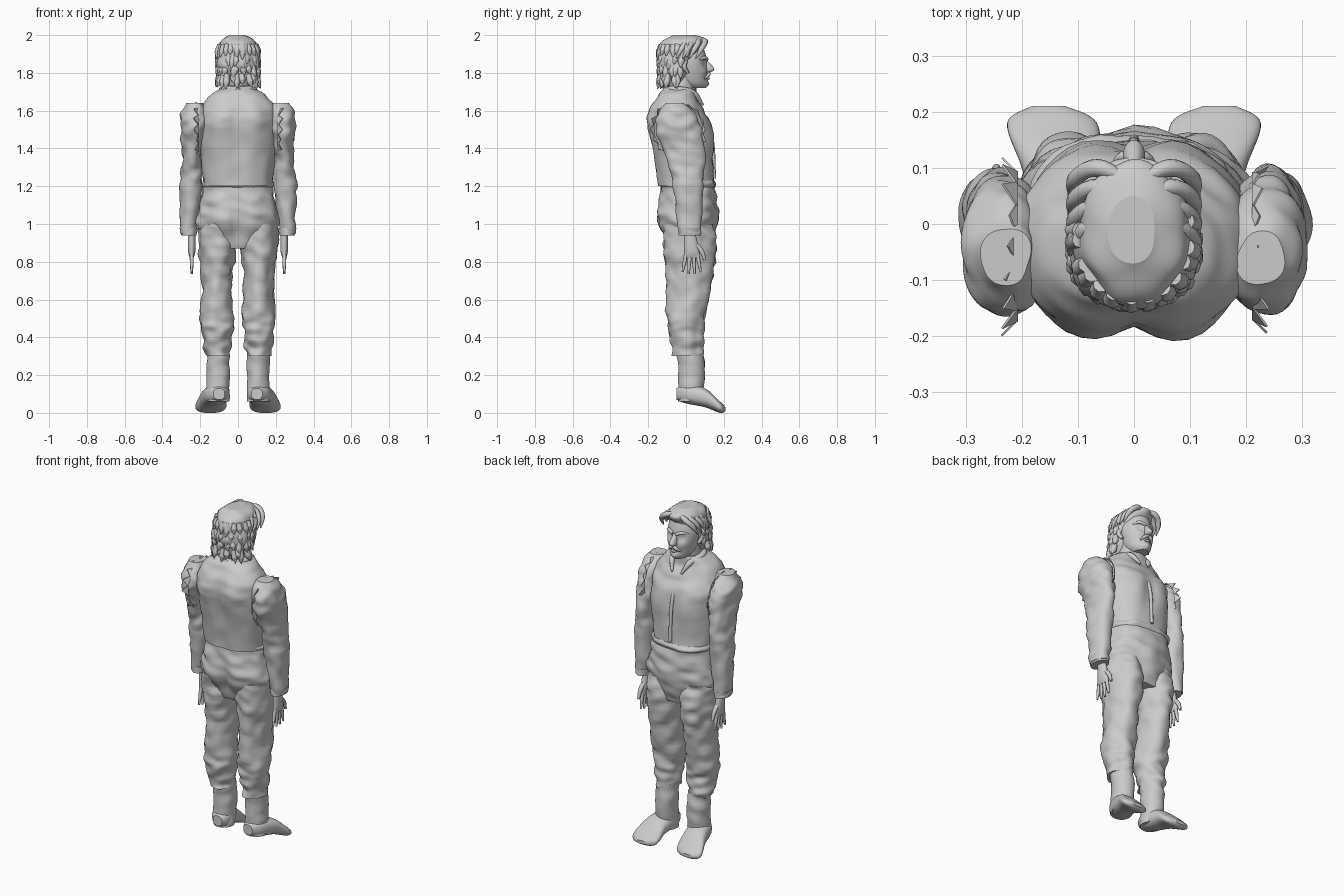
import bpy, bmesh, math, random
from mathutils import Vector, noise

default_cube = bpy.data.objects.get("Cube")
if default_cube:
    bpy.data.objects.remove(default_cube, do_unlink=True)
random.seed(4)

clay = bpy.data.materials.new("pale_grey")
clay.use_nodes = True
clay.diffuse_color = (0.6, 0.6, 0.6, 1)
clay.node_tree.nodes["Principled BSDF"].inputs["Base Color"].default_value = clay.diffuse_color


def add_object(name, data):
    data.materials.append(clay)
    part = bpy.data.objects.new(name, data)
    bpy.context.collection.objects.link(part)
    return part


def add_mesh(name, bm):
    mesh = bpy.data.meshes.new(name)
    bm.to_mesh(mesh)
    bm.free()
    return add_object(name, mesh)


def blend(before, start, end, after, t):
    """Smooth curve through four neighbouring values."""
    bend = (end - before) / 2
    leave = (after - start) / 2
    gap = start - end
    return start + t * (bend + t * (-3 * gap - 2 * bend - leave + t * (2 * gap + bend + leave)))


def power(value, shape):
    return math.copysign(abs(value) ** (2 / shape), value)


def bump(x, height, push, facing=1, wide=.06, tall=.1):
    """A soft swelling on the front (facing 1) or back (facing -1), mirrored in x."""
    def shift(px, ph, sine):
        weight = math.exp(-((abs(px) - x) / wide) ** 2 - ((ph - height) / tall) ** 2)
        return push * weight * max(0, sine * facing)
    return shift


def loft(name, rings, x=0, lean=0, side=1, shape=2, folds=0, bumps=(), lying=False):
    """Skin rings of (height, centre, half width, half depth); lying swaps height and depth."""
    rows = []
    last = len(rings) - 1
    steps = 8
    for i in range(last):
        group = rings[max(i - 1, 0)], rings[i], rings[i + 1], rings[min(i + 2, last)]
        for k in range(steps):
            rows.append([blend(*values, k / steps) for values in zip(*group)])
    rows.append(rings[last])
    bm = bmesh.new()
    loops = []
    segments = 48
    for height, centre, width, depth in rows:
        loop = []
        for k in range(segments):
            angle = math.tau * k / segments
            cosine, sine = math.cos(angle), math.sin(angle)
            px = x + lean * height + width * power(cosine, shape)
            py = centre + depth * power(sine, shape)
            wave = folds * noise.noise(Vector((px * 14, py * 14, height * 22 + side * 5)))
            px += cosine * wave
            py += sine * wave + sum(shift(px, height, sine) for shift in bumps)
            place = (side * px, height, py) if lying else (side * px, py, height)
            loop.append(bm.verts.new(place))
        loops.append(loop)
    for lower, upper in zip(loops, loops[1:]):
        for k in range(segments):
            bm.faces.new((lower[k - 1], lower[k], upper[k], upper[k - 1]))
    bm.faces.new(loops[0])
    bm.faces.new(loops[-1])
    bmesh.ops.recalc_face_normals(bm, faces=bm.faces)
    for face in bm.faces:
        face.smooth = len(face.verts) == 4
    return add_mesh(name, bm)


def strand(name, paths, thickness, taper):
    """Tapered tubes through short paths, with one taper value per point."""
    curve = bpy.data.curves.new(name, "CURVE")
    curve.dimensions = "3D"
    curve.bevel_depth = thickness
    curve.bevel_resolution = 2
    curve.use_fill_caps = True
    curve.resolution_u = 5
    for path in paths:
        spline = curve.splines.new("BEZIER")
        spline.bezier_points.add(len(path) - 1)
        for point, place, radius in zip(spline.bezier_points, path, taper):
            point.co, point.radius = place, radius
            point.handle_left_type = point.handle_right_type = "AUTO"
    return add_object(name, curve)


# Waistcoat with chest, shoulder blades and spine groove
loft("waistcoat",
     [(1.2, 0, .18, .15), (1.5, -.03, .21, .16), (1.6, -.05, .2, .14),
      (1.68, -.05, .15, .1), (1.72, -.03, .08, .08)],
     shape=2.4, folds=.01,
     bumps=[bump(.09, 1.46, .02), bump(.1, 1.53, -.02, facing=-1),
            bump(0, 1.45, .02, facing=-1, wide=.03, tall=.2),
            bump(0, 1.47, -.01, wide=.02)])
loft("neck", [(1.64, -.04, .08, .08), (1.78, -.01, .07, .07)])

# Trouser seat with buttocks, cleft and fly, under a gathered waistband
loft("trouser_seat",
     [(1.22, .01, .18, .14), (1.1, .01, .2, .15), (1, .01, .22, .14), (.87, .02, .14, .1)],
     shape=2.3, folds=.014,
     bumps=[bump(.09, 1.02, -.02, facing=-1), bump(0, 1, .02, facing=-1, wide=.02),
            bump(0, 1, .02)])
loft("waistband", [(1.19, .01, .18, .14), (1.21, .01, .19, .15), (1.23, .01, .18, .14)],
     shape=2.3, folds=.014)

# Waistcoat front edge
strand("front_placket", [[(0, .15, 1.24), (0, .13, 1.48), (0, .08, 1.6)]], .01, (1, 1, .6))

for name, side in (("left", 1), ("right", -1)):
    # Trouser leg bagging over the boot
    loft(f"{name}_trouser_leg",
         [(1, .01, .1, .13), (.88, .02, .1, .14), (.7, .02, .08, .12), (.5, 0, .09, .1),
          (.42, 0, .08, .09), (.34, .01, .07, .08), (.3, .01, .06, .08)],
         x=.11, side=side, folds=.016)

    # Boot shaft and toe-down foot
    loft(f"{name}_boot_shaft", [(.33, .02, .06, .07), (.2, .03, .06, .07), (.06, .02, .06, .06)],
         x=.105, side=side, folds=.008)
    loft(f"{name}_boot_foot",
         [(-.05, .1, .03, .03), (0, .1, .06, .05), (.1, .08, .07, .05),
          (.18, .03, .08, .03), (.21, .02, .03, .01)],
         x=.11, lean=.2, side=side, shape=2.4, lying=True)

    # Sleeve and cuff
    loft(f"{name}_sleeve",
         [(1.64, -.06, .04, .05), (1.58, -.05, .07, .1), (1.5, -.04, .07, .12),
          (1.35, 0, .05, .1), (1.2, .01, .06, .08), (.95, .02, .04, .06)],
         x=.31, lean=-.05, side=side, shape=2.2, folds=.014)
    loft(f"{name}_cuff", [(.98, .02, .05, .06), (.94, .02, .04, .06)], x=.26, side=side)

    # Ragged cloth scraps around the armhole
    bm = bmesh.new()
    scraps = 16
    for i in range(scraps):
        angle = math.tau * i / scraps
        outward = Vector((side, math.cos(angle), math.sin(angle)))
        along = Vector((0, -math.sin(angle), math.cos(angle))) * .03
        root = Vector((.08 * side, -.04, 1.5)) + outward * .13
        tip = root + outward * random.uniform(.01, .03)
        bm.faces.new([bm.verts.new(corner) for corner in (root - along, root + along, tip)])
    torn = add_mesh(f"{name}_torn_armhole", bm)
    torn.modifiers.new("thickness", "SOLIDIFY").thickness = .004

    # Hand: palm, four spread fingers and a thumb
    loft(f"{name}_palm", [(.95, .02, .02, .03), (.86, .03, .02, .04), (.82, .03, .01, .04)],
         x=.245, side=side)
    wrist = Vector((.245 * side, .03, .84))
    fingers = []
    for i in range(4):
        spread = i - 1.5
        root = wrist + Vector((0, spread * .02, 0))
        reach = Vector((0, spread * .012, abs(spread) * .01 - .11))
        fingers.append([root, root + reach / 2, root + reach])
    strand(f"{name}_fingers", fingers, .011, (1, .9, .5))
    thumb = [wrist + Vector((0, forward, rise))
             for forward, rise in ((.01, .06), (.05, .02), (.07, -.03))]
    strand(f"{name}_thumb", [thumb], .013, (1, 1, .6))

    # Collar half
    strand(f"{name}_collar",
           [[(0, -.11, 1.71), (.08 * side, -.05, 1.71), (.06 * side, .04, 1.69),
             (.03 * side, .09, 1.63)]], .02, (.8, 1, .9, .3))

    # Ear, eyebrow and moustache half
    strand(f"{name}_ear", [[(.09 * side, 0, 1.86), (.1 * side, -.01, 1.84),
                            (.09 * side, .01, 1.8)]], .014, (.7, 1, .6))
    strand(f"{name}_eyebrow", [[(.01 * side, .11, 1.87), (.04 * side, .1, 1.88),
                                (.07 * side, .07, 1.87)]], .01, (.9, 1, .5))
    strand(f"{name}_moustache", [[(0, .12, 1.8), (.02 * side, .12, 1.79),
                                  (.04 * side, .1, 1.77)]], .01, (.9, 1, .4))

# Head with eye sockets, cheekbones and chin
loft("head",
     [(1.72, .05, .04, .05), (1.76, .03, .07, .08), (1.87, .01, .09, .1), (1.97, 0, .06, .08)],
     bumps=[bump(.04, 1.85, -.015, wide=.02, tall=.02),
            bump(.05, 1.81, .01, wide=.02, tall=.02),
            bump(0, 1.74, .015, wide=.03, tall=.02)])
loft("nose", [(1.87, .1, .01, .01), (1.82, .12, .02, .03), (1.8, .11, .01, .01)])
strand("lower_lip", [[(-.02, .1, 1.77), (0, .12, 1.77), (.02, .1, 1.77)]], .007, (.4, 1, .4))

# Hair mass
loft("hair_mass",
     [(1.73, -.07, .07, .05), (1.8, -.06, .11, .08), (1.9, -.04, .11, .11),
      (1.97, -.01, .09, .12), (2, -.01, .04, .06)], folds=.014)

# Layered locks wrapping the sides and back, flicking out at the tips
locks = []
for tier in range(4):
    layer = tier * .013
    for i in range(13):
        angle = math.radians(170 + i * 200 / 12 + random.uniform(-6, 6))
        drop = random.uniform(.05, .08)
        sway = random.uniform(-.1, .1)
        path = []
        for t, grow in ((0, .92), (.6, 1.02), (1, 1.14)):
            turn = angle + sway * t
            path.append((.105 * grow * math.cos(turn),
                         (.12 - layer) * grow * math.sin(turn) - layer - .02,
                         1.95 - layer * 4 - drop * t))
        locks.append(path)
strand("hair_locks", locks, .018, (.8, 1, .1))

# Fringe swept from the parting to both sides
fringe = []
for side in (1, -1):
    for i in range(4):
        root = Vector((.015 * side, .08 - i * .035, 1.975))
        fringe.append([root] + [root + Vector((out * side, back, -fall)) for out, back, fall in
                                ((.05, .02, .01), (.09, 0, .05), (.1, -.03, .1))])
strand("hair_fringe", fringe, .016, (.7, 1, .9, .2))
